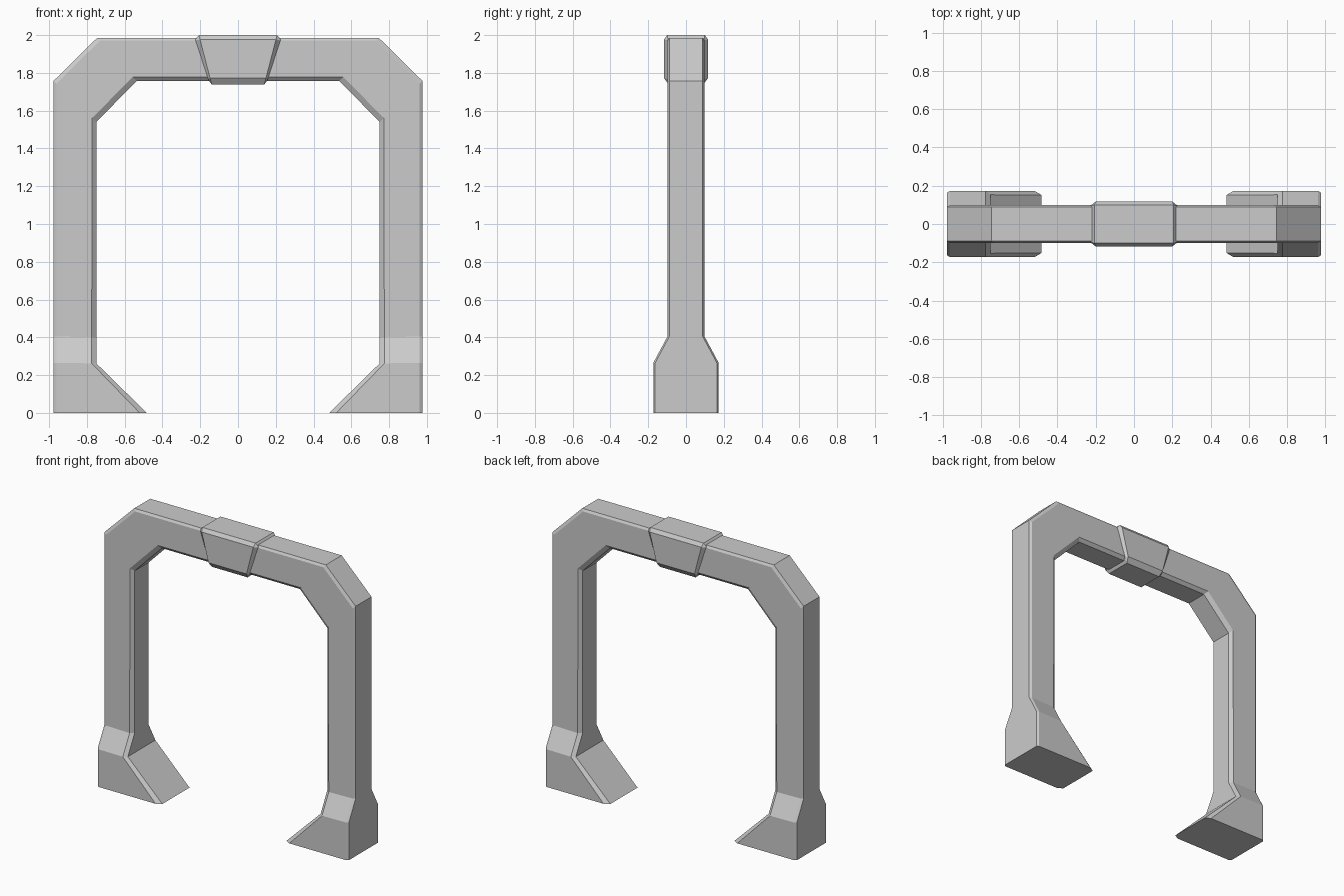
import bpy, bmesh
from mathutils import Vector

if "Cube" in bpy.data.objects:
    bpy.data.objects.remove(bpy.data.objects["Cube"])


def section(outer, inner, half_depth, outer_cut, inner_cut, outer_dy, inner_dy):
    """Chamfered box cross-section between an outer and an inner point in the xz plane."""
    o, i = Vector(outer), Vector(inner)
    d = (i - o).normalized()
    half = [(o, half_depth - outer_dy), (o + d * outer_cut, half_depth),
            (i - d * inner_cut, half_depth), (i, half_depth - inner_dy)]
    ring = [(p.x, -y, p.y) for p, y in half]
    ring += [(p.x, y, p.y) for p, y in reversed(half)]
    return ring


def loft(name, right_side):
    """Loft through the right-hand sections and their mirror images."""
    rings = right_side + [[(-x, y, z) for x, y, z in r] for r in reversed(right_side)]
    bm = bmesh.new()
    loops = [[bm.verts.new(co) for co in r] for r in rings]
    for a, b in zip(loops, loops[1:]):
        for k in range(len(a)):
            n = (k + 1) % len(a)
            bm.faces.new((a[k], a[n], b[n], b[k]))
    bm.faces.new(loops[0])
    bm.faces.new(loops[-1])
    bmesh.ops.recalc_face_normals(bm, faces=bm.faces)
    mesh = bpy.data.meshes.new(name)
    bm.to_mesh(mesh)
    bm.free()
    obj = bpy.data.objects.new(name, mesh)
    bpy.context.collection.objects.link(obj)
    return obj


# Arch frame: flared foot, leg, angled corner, lintel
cut = (0.015, 0.025, 0.01, 0.02)
corner_cut = (0.021, 0.03, 0.01, 0.02)
loft("arch_frame", [
    section((0.977, 0), (0.483, 0), 0.173, 0.015, 0.037, 0.01, 0.022),
    section((0.977, 0.265), (0.75, 0.262), 0.173, *cut),
    section((0.977, 0.405), (0.75, 0.40), 0.098, *cut),
    section((0.977, 1.757), (0.75, 1.54), 0.098, *corner_cut),
    section((0.745, 1.986), (0.537, 1.757), 0.098, *corner_cut),
])

# Keystone block with bevelled sides
loft("keystone", [
    section((0.226, 1.977), (0.156, 1.762), 0.098, 0.005, 0.005, 0.003, 0.003),
    section((0.207, 2.0), (0.139, 1.738), 0.117, 0.025, 0.037, 0.017, 0.025),
])
